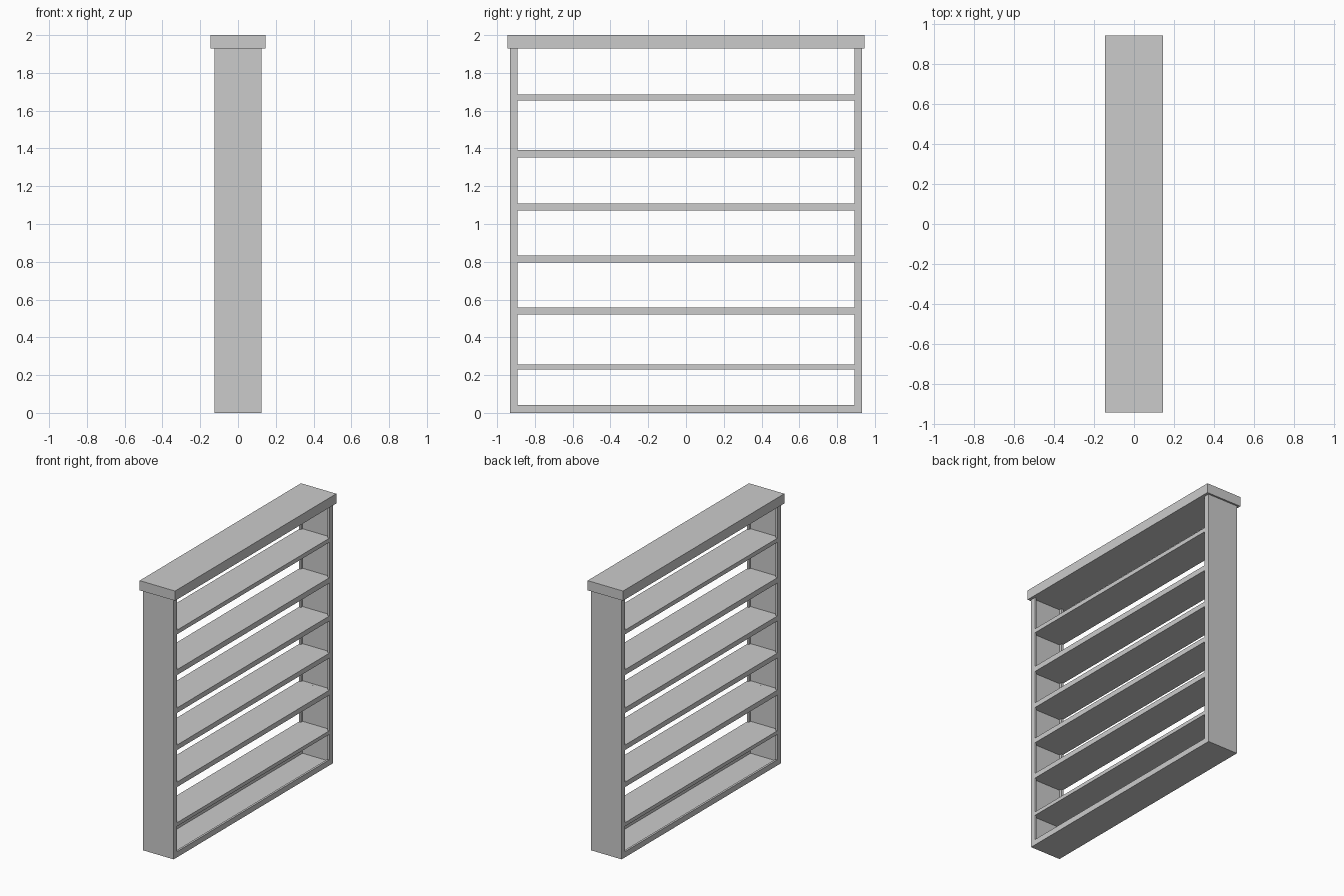
import bpy

if "Cube" in bpy.data.objects:
    bpy.data.objects.remove(bpy.data.objects["Cube"])

HX, HY = 0.125, 0.932      # carcass half depth and half width
TRIM_W, TRIM_D = 0.04, 0.016


def box(name, x0, x1, y0, y1, z0, z1):
    bpy.ops.mesh.primitive_cube_add(size=1, location=((x0 + x1) / 2, (y0 + y1) / 2, (z0 + z1) / 2))
    ob = bpy.context.object
    ob.name = name
    ob.scale = (x1 - x0, y1 - y0, z1 - z0)
    bpy.ops.object.transform_apply(location=False, rotation=False, scale=True)
    return ob


# Overhanging top board
box("top_board", -0.145, 0.145, -0.945, 0.945, 1.928, 2.0)

# Side panels and base board, set slightly back from the edge trim
for s, side in ((-1, "left"), (1, "right")):
    y = sorted((s * HY, s * (HY - 0.02)))
    box(side + "_panel", -HX + TRIM_D, HX - TRIM_D, *y, 0, 1.928)
box("base_board", -HX + TRIM_D, HX - TRIM_D, -HY + 0.02, HY - 0.02, 0, 0.02)

# Edge trim around both open faces
for s, face in ((-1, "back"), (1, "front")):
    x = sorted((s * HX, s * (HX - TRIM_D)))
    for t, side in ((-1, "left"), (1, "right")):
        y = sorted((t * HY, t * (HY - TRIM_W)))
        box(f"{face}_{side}_trim", *x, *y, 0, 1.928)
    box(face + "_bottom_trim", *x, -HY + TRIM_W, HY - TRIM_W, 0, 0.042)

# Shelves
for z0, z1 in ((0.23, 0.257), (0.521, 0.558), (0.796, 0.833),
               (1.071, 1.108), (1.352, 1.392), (1.654, 1.685)):
    box("shelf", -HX, HX, -HY + TRIM_W, HY - TRIM_W, z0, z1)
    # shelf ends reaching the recessed side panels
    box("shelf_core", -HX + TRIM_D, HX - TRIM_D, -HY + 0.02, HY - 0.02, z0, z1)
